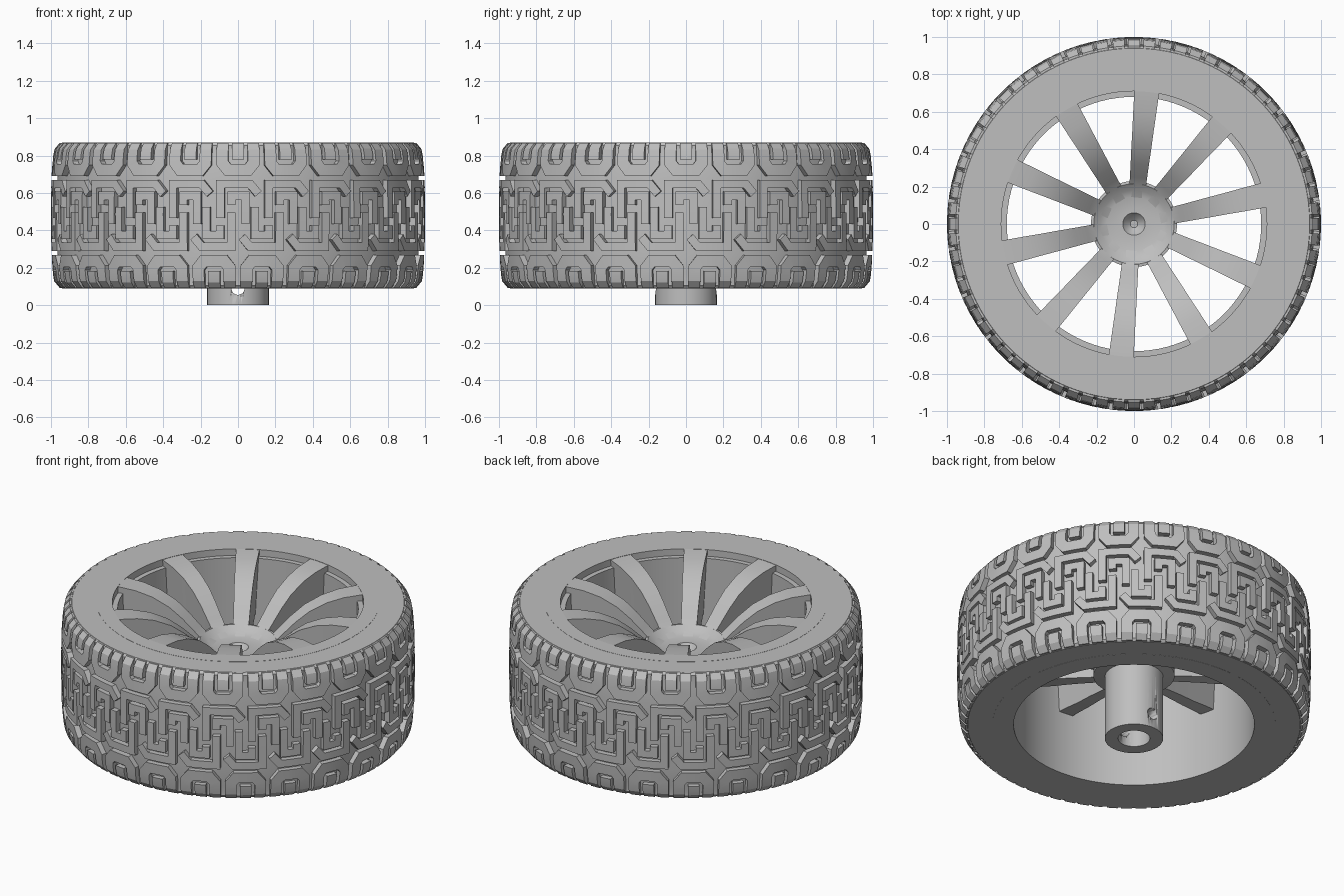
import bpy, bmesh, math
from mathutils import Vector, Matrix

cube = bpy.data.objects.get("Cube")
if cube:
    bpy.data.objects.remove(cube)

grey = bpy.data.materials.new("plain grey")
grey.use_nodes = True
COLOUR = (0.52, 0.52, 0.52, 1)
grey.diffuse_color = COLOUR
grey.node_tree.nodes["Principled BSDF"].inputs["Base Color"].default_value = COLOUR

MID = 0.48          # height of the tyre's centre line
PITCHES = 24        # tread repeats
PITCH = 2 * math.pi / PITCHES
DEPTH = 0.032       # tread depth


def finish(name, bm, angle=35):
    bmesh.ops.recalc_face_normals(bm, faces=bm.faces)
    mesh = bpy.data.meshes.new(name)
    bm.to_mesh(mesh)
    bm.free()
    mesh.materials.append(grey)
    ob = bpy.data.objects.new(name, mesh)
    bpy.context.collection.objects.link(ob)
    bpy.ops.object.select_all(action='DESELECT')
    ob.select_set(True)
    bpy.context.view_layer.objects.active = ob
    bpy.ops.object.shade_smooth_by_angle(angle=math.radians(angle))
    return ob


def lathe(name, profile, steps=96):
    """Spin a closed (r, z) outline about the z axis."""
    bm = bmesh.new()
    rings = []
    for k in range(steps):
        a = 2 * math.pi * k / steps
        rings.append([bm.verts.new((r * math.cos(a), r * math.sin(a), z)) for r, z in profile])
    n = len(profile)
    for k in range(steps):
        a, b = rings[k], rings[(k + 1) % steps]
        for i in range(n):
            j = (i + 1) % n
            bm.faces.new((a[i], b[i], b[j], a[j]))
    # collapse the points on the axis
    bmesh.ops.remove_doubles(bm, verts=bm.verts, dist=1e-5)
    return finish(name, bm)


# Tyre crown: half-height from the centre line against radius
CROWN = [(0, 1.0), (0.2, 0.998), (0.31, 0.99), (0.35, 0.984), (0.375, 0.971), (0.39, 0.95)]


def crown(z):
    d = min(abs(z - MID), CROWN[-1][0])
    for (d0, r0), (d1, r1) in zip(CROWN, CROWN[1:]):
        if d <= d1:
            return r0 + (r1 - r0) * (d - d0) / (d1 - d0)


# Tyre carcass under the tread, its grooves running out at the sidewall
upper = [(r - DEPTH * min(1, (0.41 - d) / 0.06), MID + d) for d, r in CROWN]
lower = [(r, 2 * MID - z) for r, z in upper]
lathe("tyre_body", [(0.79, 0.87)] + upper[::-1] + lower[1:] + [(0.79, 0.09)])

# Rim barrel with the stepped lip
lathe("rim_barrel", [(0.71, 0.871), (0.8, 0.871), (0.8, 0.089), (0.68, 0.089),
                     (0.68, 0.83), (0.71, 0.83)])


# Tread blocks: mitred ribbons wrapped around the crown
def ribbon(bm, path, width, turn):
    pts = [Vector(p) for p in path]
    dense = []
    for a, b in zip(pts, pts[1:]):
        n = max(1, round((b - a).length / 0.035))
        dense += [a.lerp(b, i / n) for i in range(n)]
    dense.append(pts[-1])
    rows = []
    for i, p in enumerate(dense):
        d0 = (p - dense[max(i - 1, 0)]).normalized()
        d1 = (dense[min(i + 1, len(dense) - 1)] - p).normalized()
        t = (d0 + d1).normalized()
        ref = d1 if d1.length else d0
        side = Vector((-t.y, t.x)) * (width / 2 / max(t.dot(ref), 0.5))
        row = []
        for q in (p + side, p - side):
            top = crown(q.y)
            for r in (top - DEPTH - 0.01, top):
                a = turn + q.x
                row.append(bm.verts.new((r * math.cos(a), r * math.sin(a), q.y)))
        rows.append(row)
    loop = (0, 1, 3, 2)
    for a, b in zip(rows, rows[1:]):
        for i in range(4):
            u, v = loop[i], loop[(i + 1) % 4]
            bm.faces.new((a[u], a[v], b[v], b[u]))
    for row in (rows[0], rows[-1]):
        bm.faces.new([row[i] for i in loop])


OUTER_HOOK = [(-0.095, 0.465), (-0.095, 0.648), (0.065, 0.648), (0.11, 0.595)]
INNER_HOOK = [(-0.035, 0.535), (-0.035, 0.585), (0.04, 0.585), (0.04, 0.435)]
SHOULDER = [(-0.085, 0.868), (-0.085, 0.76), (-0.055, 0.723), (0.055, 0.723),
            (0.085, 0.76), (0.085, 0.868)]
STUB = [(0, 0.868), (0, 0.778)]


def tread(name, strokes, half_turn):
    bm = bmesh.new()
    for k in range(PITCHES):
        for path, width in strokes:
            if half_turn:
                path = [(-s, 2 * MID - z) for s, z in path]
            ribbon(bm, path, width, (k + 0.5 * half_turn) * PITCH)
    finish(name, bm, 25)


for half, label in ((0, "upper"), (1, "lower")):
    tread(label + "_centre_tread", [(OUTER_HOOK, 0.045), (INNER_HOOK, 0.043)], half)
    tread(label + "_shoulder_tread", [(SHOULDER, 0.064), (STUB, 0.066)], half)

# Spokes: arched stations of radius, top, bottom and half width, tapering underneath
STATIONS = [(0.13, 0.585, 0.42, 0.04), (0.19, 0.61, 0.425, 0.044), (0.25, 0.665, 0.43, 0.046),
            (0.32, 0.73, 0.44, 0.049), (0.4, 0.79, 0.45, 0.053), (0.5, 0.836, 0.46, 0.057),
            (0.6, 0.86, 0.475, 0.062), (0.72, 0.87, 0.49, 0.067)]
bm = bmesh.new()
for k in range(10):
    spin = Matrix.Rotation(math.radians(12.5 + 36 * k), 4, 'Z')
    rows = [[bm.verts.new(spin @ Vector(c)) for c in
             ((r, -w * 0.7, lo), (r, w * 0.7, lo), (r, w, hi), (r, -w, hi))]
            for r, hi, lo, w in STATIONS]
    for a, b in zip(rows, rows[1:]):
        for i in range(4):
            j = (i + 1) % 4
            bm.faces.new((a[i], a[j], b[j], b[i]))
    bm.faces.new(rows[0])
    bm.faces.new(rows[-1])
finish("spokes", bm)

# Hub: blind bored boss, flange and flared top with a small central dimple
hub = lathe("hub", [(0, 0.4), (0.09, 0.4), (0.09, 0), (0.165, 0), (0.165, 0.4), (0.23, 0.41),
                    (0.23, 0.63), (0.215, 0.632), (0.18, 0.605), (0.145, 0.59),
                    (0.06, 0.59), (0.045, 0.57), (0.02, 0.55), (0, 0.55)], 64)

# Set screw hole straight through the boss
bm = bmesh.new()
bmesh.ops.create_cone(bm, cap_ends=True, segments=24, radius1=0.035, radius2=0.035, depth=0.6,
                      matrix=Matrix.Translation((0, 0, 0.09)) @ Matrix.Rotation(math.pi / 2, 4, 'X'))
cutter = finish("screw_hole_cutter", bm)
cutter.hide_render = True
cutter.hide_set(True)
cutter.display_type = 'WIRE'
cut = hub.modifiers.new("screw hole", 'BOOLEAN')
cut.operation = 'DIFFERENCE'
cut.solver = 'EXACT'
cut.object = cutter
